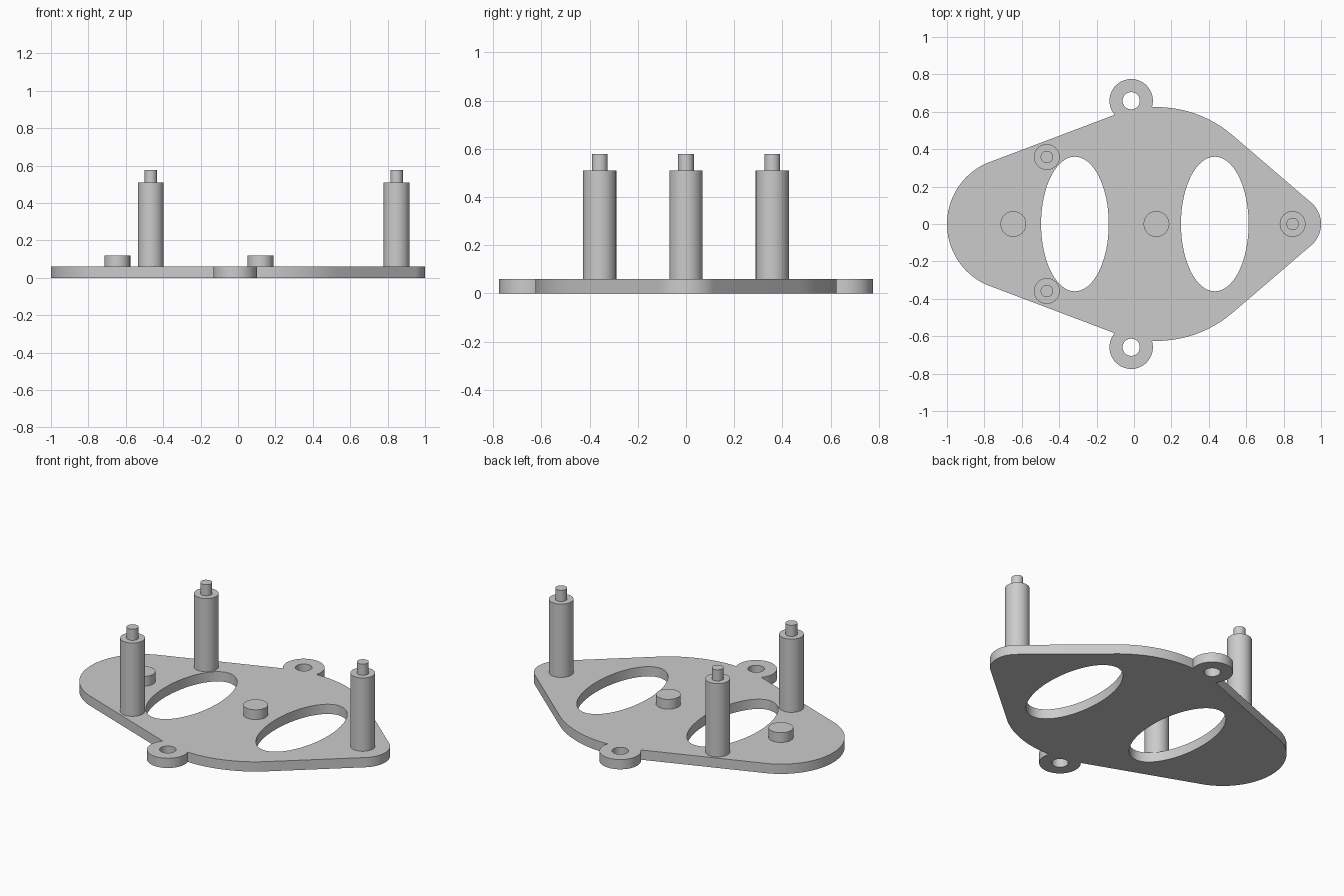
import bpy, bmesh
from math import pi, sin, cos, asin, acos, atan2, hypot, radians

cube = bpy.data.objects.get("Cube")
if cube:
    bpy.data.objects.remove(cube, do_unlink=True)

grey = bpy.data.materials.new("plain grey")
grey.use_nodes = True
colour = (0.6, 0.6, 0.6, 1)
grey.diffuse_color = colour
grey.node_tree.nodes["Principled BSDF"].inputs["Base Color"].default_value = colour

THICK = 0.06
TAIL = (-0.645, 0.355)      # centre x and radius of each outline circle
BELLY = (0.12, 0.625)
NOSE = (0.85, 0.15)
EAR_X, EAR_Y, EAR_R, EAR_HOLE = -0.015, 0.659, 0.116, 0.046


def arc(cx, cy, rx, ry, start, end, steps):
    angles = [start + (end - start) * i / steps for i in range(steps + 1)]
    return [(cx + rx * cos(a), cy + ry * sin(a)) for a in angles]


def ellipse(cx, cy, rx, ry, steps=64):
    return arc(cx, cy, rx, ry, 0, 2 * pi, steps)[:-1]


def finish(mesh, name):
    bm = bmesh.new()
    bm.from_mesh(mesh)
    bmesh.ops.remove_doubles(bm, verts=bm.verts, dist=0.0001)
    bmesh.ops.recalc_face_normals(bm, faces=bm.faces)
    bm.to_mesh(mesh)
    bm.free()
    mesh.materials.clear()
    mesh.materials.append(grey)
    ob = bpy.data.objects.new(name, mesh)
    bpy.context.collection.objects.link(ob)
    bpy.ops.object.select_all(action="DESELECT")
    ob.select_set(True)
    bpy.context.view_layer.objects.active = ob
    bpy.ops.object.shade_smooth_by_angle(angle=radians(30))
    return ob


def slab(name, loops, height):
    """Filled flat outline with holes, raised from the ground to a height."""
    curve = bpy.data.curves.new(name, "CURVE")
    curve.dimensions = "2D"
    curve.fill_mode = "BOTH"
    curve.extrude = height / 2
    for loop in loops:
        spline = curve.splines.new("POLY")
        spline.points.add(len(loop) - 1)
        for point, (x, y) in zip(spline.points, loop):
            point.co = (x, y, 0, 1)
        spline.use_cyclic_u = True
    helper = bpy.data.objects.new(name + " outline", curve)
    bpy.context.collection.objects.link(helper)
    graph = bpy.context.evaluated_depsgraph_get()
    mesh = bpy.data.meshes.new_from_object(helper.evaluated_get(graph))
    bpy.data.objects.remove(helper, do_unlink=True)
    for v in mesh.vertices:
        v.co.z += height / 2
    return finish(mesh, name)


def turned(name, x, y, profile):
    """Stepped round part from (radius, z) pairs."""
    bm = bmesh.new()
    rings = [[bm.verts.new((px, py, z)) for px, py in ellipse(x, y, r, r, 32)]
             for r, z in profile]
    for low, high in zip(rings, rings[1:]):
        for i in range(32):
            j = (i + 1) % 32
            bm.faces.new((low[i], low[j], high[j], high[i]))
    bm.faces.new(rings[0])
    bm.faces.new(rings[-1])
    mesh = bpy.data.meshes.new(name)
    bm.to_mesh(mesh)
    bm.free()
    return finish(mesh, name)


# Base plate: three circles joined by tangents, with an ear on each side
tail_angle = pi / 2 + asin((BELLY[1] - TAIL[1]) / (BELLY[0] - TAIL[0]))
nose_angle = pi / 2 - asin((BELLY[1] - NOSE[1]) / (NOSE[0] - BELLY[0]))
dx, dy = BELLY[0] - EAR_X, -EAR_Y
gap = hypot(dx, dy)
inward = atan2(dy, dx)
spread = acos((gap**2 + EAR_R**2 - BELLY[1]**2) / (2 * gap * EAR_R))
joint_x = EAR_X + EAR_R * cos(inward + spread)
joint_y = EAR_Y + EAR_R * sin(inward + spread)
joint_angle = atan2(joint_y, joint_x - BELLY[0])

half = arc(NOSE[0], 0, NOSE[1], NOSE[1], 0, nose_angle, 12)
half += arc(BELLY[0], 0, BELLY[1], BELLY[1], nose_angle, joint_angle, 24)[:-1]
half += arc(EAR_X, EAR_Y, EAR_R, EAR_R,
            inward + spread, inward - spread + 2 * pi, 40)
half += arc(TAIL[0], 0, TAIL[1], TAIL[1], tail_angle, pi, 24)[1:]
outline = half + [(x, -y) for x, y in reversed(half[1:-1])]

holes = [ellipse(x, 0, 0.181, 0.36) for x in (-0.316, 0.432)]
holes += [ellipse(EAR_X, s * EAR_Y, EAR_HOLE, EAR_HOLE, 32) for s in (1, -1)]
slab("base_plate", [outline] + holes, THICK)

# Tall posts with a thin pin on top
POST = [(0.069, THICK), (0.069, 0.51), (0.033, 0.51), (0.033, 0.578)]
for name, x, y in (("nose_post", 0.848, 0),
                   ("back_post", -0.466, 0.358),
                   ("front_post", -0.466, -0.358)):
    turned(name, x, y, POST)

# Short round pegs
for name, x in (("tail_peg", TAIL[0]), ("middle_peg", BELLY[0])):
    turned(name, x, 0, [(0.069, THICK), (0.069, 0.12)])
